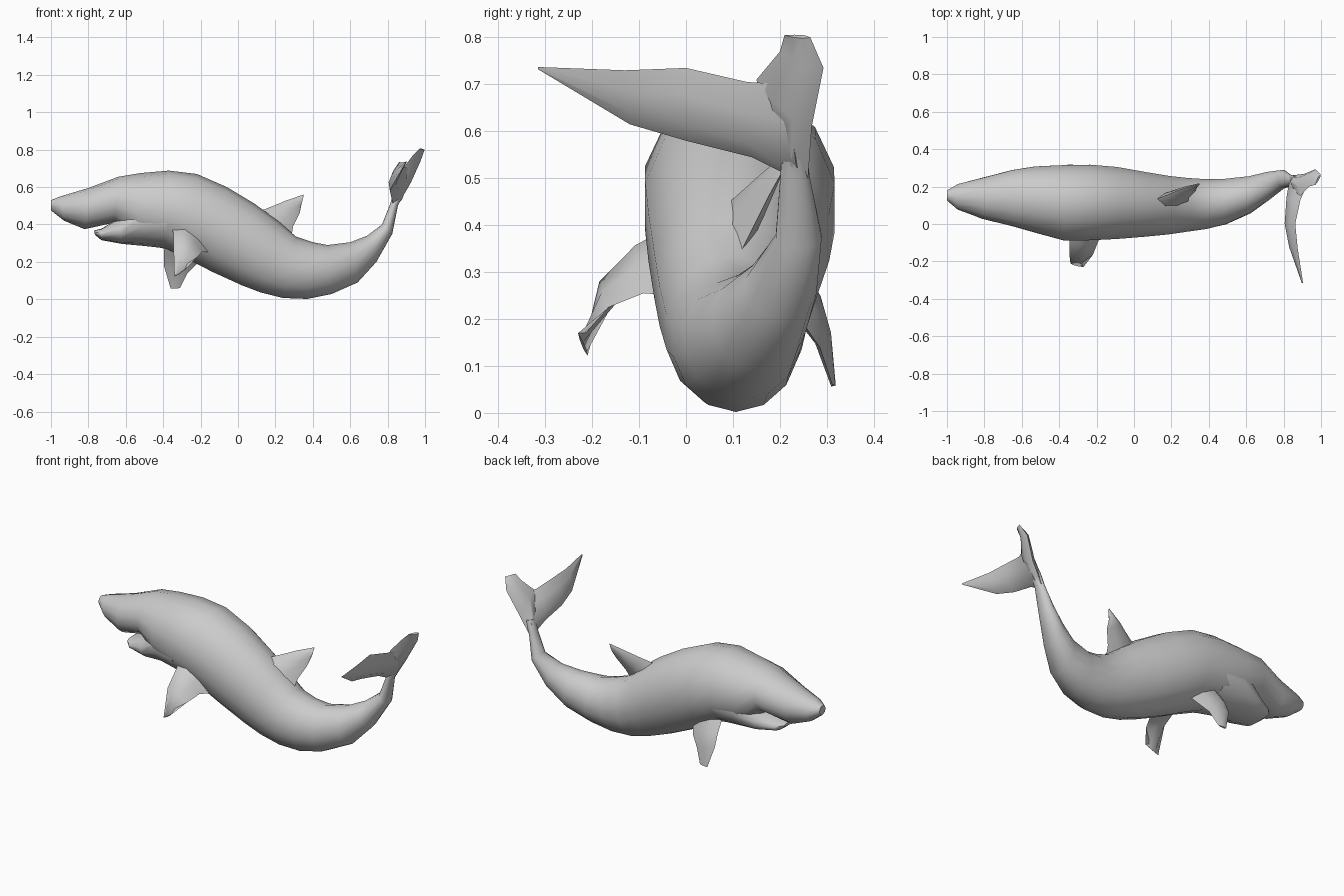
import bpy, bmesh, math
from mathutils import Vector


def loft(name, rings, angle=50):
    """Skin a list of equal-length point rings and cap both ends."""
    bm = bmesh.new()
    vs = [[bm.verts.new(p) for p in r] for r in rings]
    n = len(vs[0])
    for a, b in zip(vs, vs[1:]):
        for i in range(n):
            j = (i + 1) % n
            bm.faces.new((a[i], a[j], b[j], b[i]))
    bm.faces.new(vs[0][::-1])
    bm.faces.new(vs[-1])
    bmesh.ops.recalc_face_normals(bm, faces=bm.faces)
    me = bpy.data.meshes.new(name)
    bm.to_mesh(me)
    bm.free()
    ob = bpy.data.objects.new(name, me)
    bpy.context.collection.objects.link(ob)
    bpy.ops.object.select_all(action='DESELECT')
    bpy.context.view_layer.objects.active = ob
    ob.select_set(True)
    bpy.ops.object.shade_smooth_by_angle(angle=math.radians(angle))
    return ob


def oval(xt, zt, xb, zb, y0, y1, n=14):
    """Oval ring from a back point, a belly point and a y range."""
    top, bot = Vector((xt, 0, zt)), Vector((xb, 0, zb))
    mid, half = (top + bot) / 2, (top - bot) / 2
    pts = []
    for i in range(n):
        a = 2 * math.pi * i / n
        p = mid + half * math.cos(a)
        p.y = (y0 + y1) / 2 + (y1 - y0) / 2 * math.sin(a)
        pts.append(p)
    return pts


def fin(name, sections):
    """Fin from (leading point, trailing point, thickness) sections."""
    mids = [(Vector(a) + Vector(b)) / 2 for a, b, t in sections]
    rings = []
    for k, (a, b, t) in enumerate(sections):
        a, b = Vector(a), Vector(b)
        span = mids[min(k + 1, len(mids) - 1)] - mids[max(k - 1, 0)]
        nrm = (b - a).cross(span).normalized() * t / 2
        c, d = a.lerp(b, 0.25), a.lerp(b, 0.65)
        rings.append([a, c + nrm, d + nrm * 0.8, b, d - nrm * 0.8, c - nrm])
    return loft(name, rings, 70)


# Body from snout to tail stalk
loft("body", [oval(*s) for s in (
    (-1.0, .53, -1.0, .475, .125, .18),
    (-.95, .55, -.93, .42, .075, .215),
    (-.80, .595, -.82, .375, .025, .25),
    (-.64, .655, -.66, .41, -.015, .292),
    (-.52, .675, -.54, .30, -.05, .312),
    (-.37, .688, -.38, .268, -.093, .32),
    (-.22, .67, -.25, .205, -.092, .322),
    (-.06, .60, -.14, .148, -.085, .31),
    (.09, .51, .02, .075, -.072, .282),
    (.22, .415, .12, .037, -.06, .262),
    (.31, .335, .24, .007, -.045, .25),
    (.40, .305, .37, .002, -.03, .243),
    (.48, .29, .50, .028, -.005, .245),
    (.60, .305, .64, .09, .055, .258),
    (.69, .34, .74, .20, .125, .28),
    (.77, .40, .825, .35, .19, .29),
    (.81, .50, .855, .50, .20, .265),
    (.835, .58, .89, .57, .205, .255))])

# Lower jaw, leaving the mouth notch below the snout
loft("lower_jaw", [oval(*s) for s in (
    (-.77, .368, -.765, .345, .06, .18),
    (-.73, .378, -.73, .316, .025, .22),
    (-.64, .43, -.62, .296, -.01, .265),
    (-.52, .56, -.50, .285, -.04, .30),
    (-.38, .60, -.38, .272, -.08, .305))])

# Dorsal fin
fin("dorsal_fin", [
    ((.06, .11, .45), (.28, .10, .31), .08),
    ((.19, .16, .50), (.295, .14, .39), .055),
    ((.25, .185, .525), (.33, .175, .46), .035),
    ((.35, .215, .56), (.34, .205, .51), .01)])

# Side fins
fin("near_side_fin", [
    ((-.36, -.03, .39), (-.15, -.03, .25), .09),
    ((-.345, -.09, .355), (-.19, -.09, .255), .075),
    ((-.345, -.165, .28), (-.22, -.165, .225), .05),
    ((-.34, -.21, .122), (-.27, -.23, .17), .012)])
fin("far_side_fin", [
    ((-.39, .19, .36), (-.18, .19, .26), .08),
    ((-.395, .265, .25), (-.22, .25, .19), .06),
    ((-.395, .295, .175), (-.27, .285, .14), .035),
    ((-.36, .315, .057), (-.31, .312, .06), .01)])

# Tail flukes
fin("long_fluke", [
    ((.83, .25, .49), (.93, .22, .70), .05),
    ((.82, .14, .545), (.89, .13, .705), .05),
    ((.812, 0, .58), (.862, 0, .735), .04),
    ((.83, -.12, .615), (.875, -.13, .73), .025),
    ((.897, -.315, .733), (.904, -.315, .737), .004)])
fin("raised_fluke", [
    ((.845, .26, .50), (.86, .17, .64), .05),
    ((.91, .268, .61), (.89, .15, .71), .05),
    ((.97, .293, .735), (.935, .20, .77), .035),
    ((.998, .265, .80), (.97, .21, .805), .012)])
